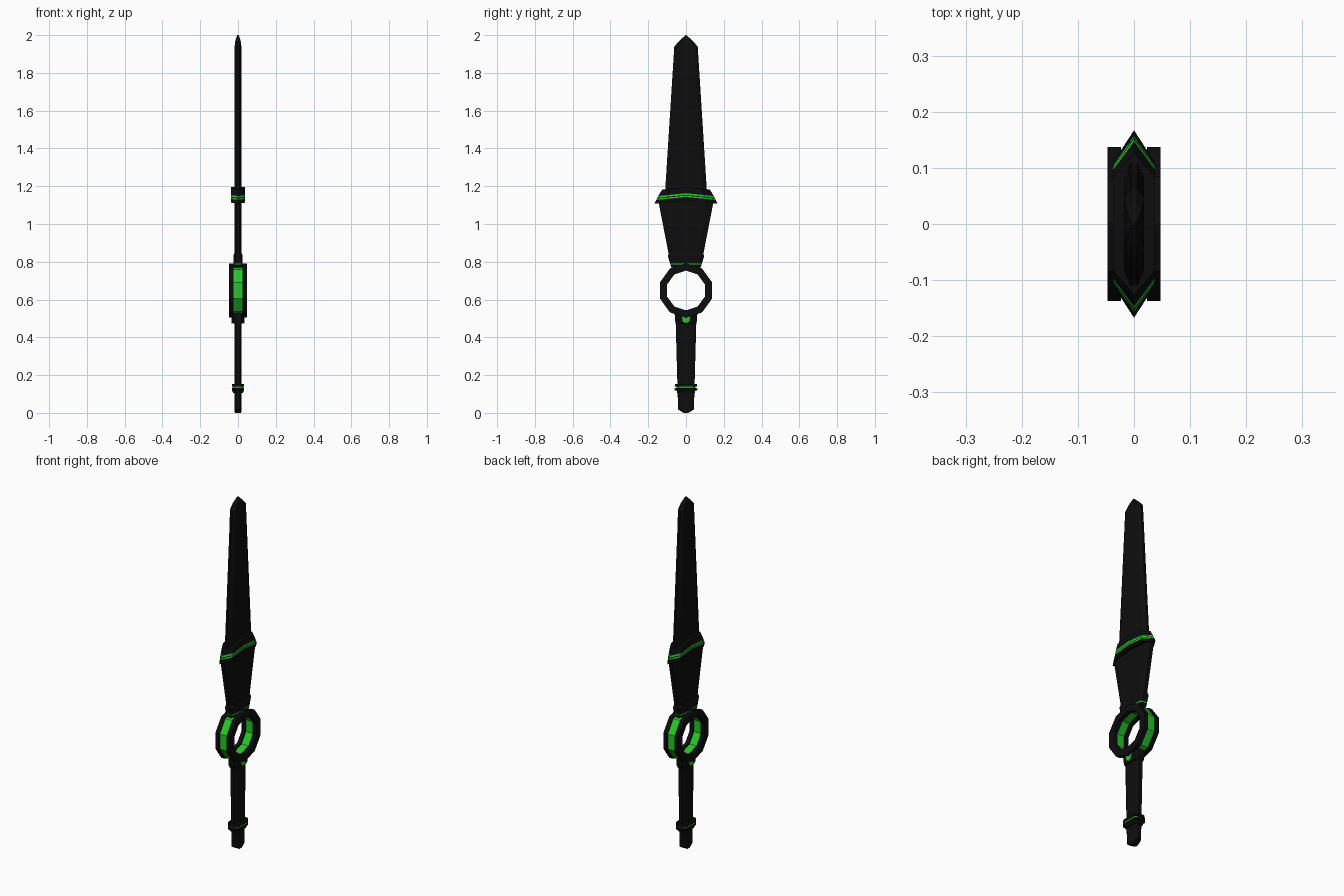
import bpy, bmesh, math

if "Cube" in bpy.data.objects:
    bpy.data.objects.remove(bpy.data.objects["Cube"], do_unlink=True)


def material(name, colour):
    m = bpy.data.materials.new(name)
    m.use_nodes = True
    m.diffuse_color = colour
    m.node_tree.nodes["Principled BSDF"].inputs["Base Color"].default_value = colour
    return m


MATS = [material("black metal", (0.004, 0.004, 0.004, 1)),
        material("glowing green", (0.02, 0.56, 0.025, 1))]


def finish(name, bm):
    bmesh.ops.recalc_face_normals(bm, faces=bm.faces)
    mesh = bpy.data.meshes.new(name)
    bm.to_mesh(mesh)
    bm.free()
    for m in MATS:
        mesh.materials.append(m)
    ob = bpy.data.objects.new(name, mesh)
    bpy.context.collection.objects.link(ob)
    return ob


def loft(name, sections, flat=0.75, edge=0.3, slope=0, green=()):
    """Stack sections (z, half thickness, half width); green lists coloured levels."""
    bm = bmesh.new()
    rows = []
    for z, hx, hy in sections:
        f, e = hy * flat, hx * edge
        half = [(hx, 0), (hx, f), (e, hy), (-e, hy), (-hx, f)]
        outline = half + [(-x, -y) for x, y in half]
        rows.append([bm.verts.new((x, y, z - slope * abs(y))) for x, y in outline])
    n = len(rows[0])
    for level, (a, b) in enumerate(zip(rows, rows[1:])):
        for i in range(n):
            j = (i + 1) % n
            face = bm.faces.new((a[i], a[j], b[j], b[i]))
            face.material_index = int(level in green)
    # Each cap is split along the centre so a chevron stays planar
    for row in (rows[0], rows[-1]):
        bm.faces.new(row[:6])
        bm.faces.new(row[5:] + row[:1])
    return finish(name, bm)


def ring(name, x0, x1, inner, outer, mat=0, z=0.648, sides=10):
    """Faceted ring around the x axis, flat sides facing front and back."""
    bm = bmesh.new()
    loops = []
    for i in range(sides):
        a = math.tau * (i + 0.5) / sides
        loops.append([bm.verts.new((x, r * math.cos(a), z + r * math.sin(a)))
                      for x, r in ((x0, inner), (x1, inner), (x1, outer), (x0, outer))])
    for i in range(sides):
        a, b = loops[i], loops[(i + 1) % sides]
        for k in range(4):
            m = (k + 1) % 4
            bm.faces.new((a[k], a[m], b[m], b[k])).material_index = mat
    return finish(name, bm)


# Blade, upper and lower parts
loft("upper_blade", [(1.15, 0.018, 0.112), (1.94, 0.018, 0.062),
                     (1.97, 0.014, 0.035), (2.0, 0.004, 0.002)], edge=0.35)
loft("lower_blade", [(0.77, 0.018, 0.078), (1.13, 0.018, 0.148)], edge=0.5)

# Chevron guard with two glowing lines
loft("guard", [(1.124, 0.037, 0.167), (1.143, 0.037, 0.157), (1.150, 0.037, 0.154),
               (1.154, 0.037, 0.152), (1.163, 0.037, 0.147), (1.195, 0.037, 0.126)],
     flat=0.66, edge=0, slope=0.1, green=(1, 3))

# Collar joining lower blade and ring
loft("blade_collar", [(0.772, 0.024, 0.076), (0.786, 0.025, 0.083), (0.792, 0.025, 0.085),
                      (0.83, 0.025, 0.096), (0.845, 0.02, 0.09)],
     flat=0.8, edge=0.6, green=(1,))

# Ring: two black rails around a recessed glowing band
ring("ring_rail_left", 0.023, 0.047, 0.105, 0.144)
ring("ring_rail_right", -0.047, -0.023, 0.105, 0.144)
ring("ring_glow_band", -0.0235, 0.0235, 0.110, 0.138, mat=1)

# Grip with pointed pommel
loft("grip", [(0.0, 0.017, 0.012), (0.018, 0.018, 0.042),
              (0.13, 0.018, 0.045), (0.53, 0.018, 0.056)], edge=0.6)
loft("grip_collar", [(0.472, 0.026, 0.052), (0.485, 0.031, 0.057), (0.525, 0.031, 0.06)],
     flat=0.7, edge=0.6)

# Banded trim above the pommel, with a glowing line between the bands
loft("lower_trim", [(0.105, 0.025, 0.046), (0.118, 0.031, 0.05), (0.12, 0.033, 0.06),
                    (0.13, 0.033, 0.06), (0.131, 0.03, 0.05), (0.139, 0.03, 0.05),
                    (0.14, 0.033, 0.06), (0.153, 0.033, 0.058)],
     flat=0.75, edge=0.6, green=(4,))

# Shield-shaped gem plate on each side of the grip collar
for side, x in (("left", 0.032), ("right", -0.032)):
    bm = bmesh.new()
    shield = [(0, 0.472), (0.018, 0.484), (0.021, 0.511), (0, 0.503), (-0.021, 0.511), (-0.018, 0.484)]
    face = bm.faces.new([bm.verts.new((x - 0.003, y, z)) for y, z in shield])
    moved = bmesh.ops.extrude_face_region(bm, geom=[face])["geom"]
    bmesh.ops.translate(bm, vec=(0.006, 0, 0),
                        verts=[v for v in moved if isinstance(v, bmesh.types.BMVert)])
    for f in bm.faces:
        f.material_index = 1
    finish("grip_gem_" + side, bm)
